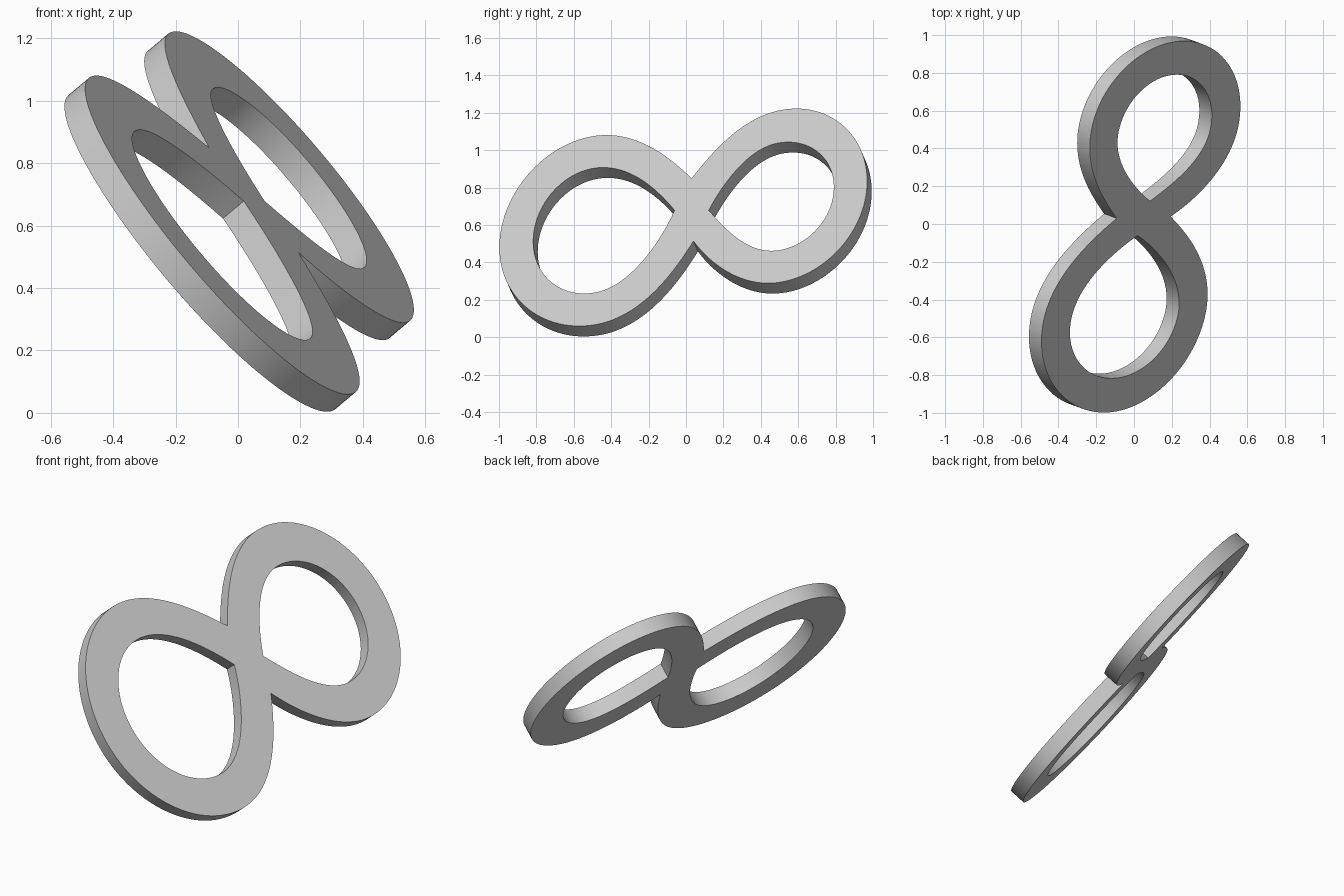
import bpy, math
from mathutils import Vector, Matrix

if "Cube" in bpy.data.objects:
    bpy.data.objects.remove(bpy.data.objects["Cube"])

# Plane of the slab: long axis, short axis, face normal
n = Vector((0.737, -0.271, 0.620)).normalized()
u = Vector((0.205, 0.964, 0.172))
u = (u - n * u.dot(n)).normalized()
v = n.cross(u)
HALF = 0.045
origin = Vector((0.063, 0.03, 0.665)) - n * HALF

curve = bpy.data.curves.new("figure_eight_loop", 'CURVE')
curve.dimensions = '2D'
curve.fill_mode = 'BOTH'
curve.extrude = HALF
curve.resolution_u = 24


def outline(points):
    """Closed outline; each point is (position, incoming handle offset, outgoing offset)."""
    s = curve.splines.new('BEZIER')
    s.bezier_points.add(len(points) - 1)
    s.use_cyclic_u = True
    for bp, (co, hin, hout) in zip(s.bezier_points, points):
        bp.handle_left_type = bp.handle_right_type = 'FREE'
        c = Vector((co[0], co[1], 0))
        bp.co = c
        bp.handle_left = c + Vector((hin[0], hin[1], 0))
        bp.handle_right = c + Vector((hout[0], hout[1], 0))


# Outer edge, with a notch above and below the crossing
outline([
    ((0.00, 0.241), (0.10, 0.136), (-0.11, 0.156)),
    ((-0.555, 0.66), (0.25, 0), (-0.28, 0)),
    ((-1.068, 0.0), (0, 0.36), (0, -0.36)),
    ((-0.53, -0.66), (-0.29, 0), (0.26, 0)),
    ((0.01, -0.20), (-0.10, -0.18), (0.08, -0.155)),
    ((0.50, -0.597), (-0.23, 0), (0.26, 0)),
    ((0.975, 0.0), (0, -0.33), (0, 0.33)),
    ((0.50, 0.605), (0.26, 0), (-0.23, 0)),
])
# Large hole
outline([
    ((-0.095, 0.039), (-0.06, -0.16), (-0.08, 0.14)),
    ((-0.55, 0.435), (0.21, 0), (-0.18, 0)),
    ((-0.88, 0.0), (0, 0.24), (0, -0.24)),
    ((-0.535, -0.435), (-0.19, 0), (0.21, 0)),
])
# Small hole
outline([
    ((0.095, -0.004), (0.08, -0.13), (0.06, 0.13)),
    ((0.48, 0.378), (-0.18, 0), (0.17, 0)),
    ((0.79, 0.0), (0, 0.21), (0, -0.21)),
    ((0.49, -0.372), (0.165, 0), (-0.18, 0)),
])

# Tilt the slab into place and turn it into a mesh
loop = bpy.data.objects.new("figure_eight_loop", curve)
bpy.context.collection.objects.link(loop)
m = Matrix((u, v, n)).transposed().to_4x4()
m.translation = origin
loop.matrix_world = m
bpy.context.view_layer.objects.active = loop
loop.select_set(True)
bpy.ops.object.convert(target='MESH')
bpy.ops.object.shade_smooth_by_angle(angle=math.radians(30))
